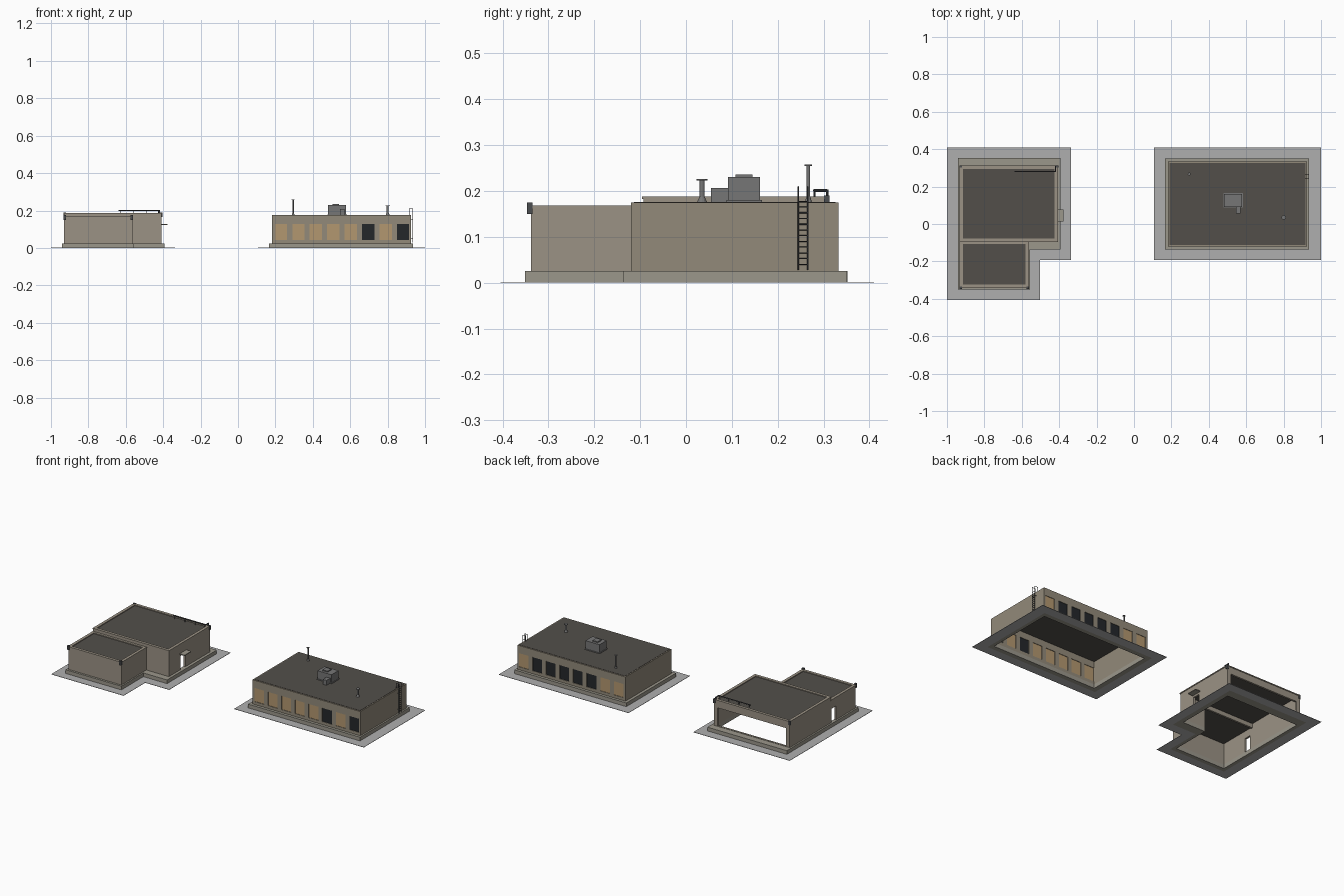
import bpy, bmesh, math
from mathutils import Vector, Matrix

if "Cube" in bpy.data.objects:
    bpy.data.objects.remove(bpy.data.objects["Cube"])


def mat(name, c):
    m = bpy.data.materials.new(name)
    m.diffuse_color = (*c, 1)
    m.use_nodes = True
    m.node_tree.nodes["Principled BSDF"].inputs["Base Color"].default_value = m.diffuse_color
    return m


WALL_A = mat("warm_wall", (0.33, 0.29, 0.235))
WALL_B = mat("tan_wall", (0.29, 0.255, 0.195))
BASE = mat("plinth_stone", (0.33, 0.31, 0.26))
ROOF = mat("roof_felt", (0.085, 0.078, 0.068))
PAVE = mat("paving", (0.43, 0.43, 0.43))
METAL = mat("metal", (0.18, 0.18, 0.18))
DARK = mat("dark_metal", (0.07, 0.075, 0.08))
LIT = mat("lit_glass", (0.45, 0.31, 0.16))
UNLIT = mat("dark_glass", (0.017, 0.02, 0.023))


def finish(name, bm, m):
    bmesh.ops.recalc_face_normals(bm, faces=bm.faces)
    me = bpy.data.meshes.new(name)
    bm.to_mesh(me)
    bm.free()
    ob = bpy.data.objects.new(name, me)
    bpy.context.collection.objects.link(ob)
    if m:
        me.materials.append(m)
    return ob


def boxes(name, items, m):
    """items: (x0, x1, y0, y1, z0, z1)"""
    bm = bmesh.new()
    for x0, x1, y0, y1, z0, z1 in items:
        M = Matrix.Translation(((x0 + x1) / 2, (y0 + y1) / 2, (z0 + z1) / 2)) @ \
            Matrix.Diagonal((x1 - x0, y1 - y0, z1 - z0, 1))
        bmesh.ops.create_cube(bm, size=1, matrix=M)
    return finish(name, bm, m)


def rods(name, items, m, seg=8):
    """items: (start, end, radius1, radius2)"""
    bm = bmesh.new()
    for a, b, r1, r2 in items:
        a, b = Vector(a), Vector(b)
        d = b - a
        M = Matrix.Translation((a + b) / 2) @ d.to_track_quat('Z', 'Y').to_matrix().to_4x4()
        bmesh.ops.create_cone(bm, cap_ends=True, segments=seg, radius1=r1, radius2=r2,
                              depth=d.length, matrix=M)
    return finish(name, bm, m)


def grow(pts, d):
    """offset an anticlockwise right-angled outline outwards"""
    out = []
    for i, p in enumerate(pts):
        p, a, b = Vector(p), Vector(pts[i - 1]), Vector(pts[(i + 1) % len(pts)])
        u, v = (p - a).normalized(), (b - p).normalized()
        out.append(p + d * (Vector((u.y, -u.x)) + Vector((v.y, -v.x))))
    return out


def ring(name, outer, inner, z0, z1, m):
    bm = bmesh.new()
    loops = [[bm.verts.new((p[0], p[1], z)) for p in pts]
             for pts, z in ((outer, z0), (outer, z1), (inner, z1), (inner, z0))]
    n = len(outer)
    for k in range(4):
        a, b = loops[k], loops[(k + 1) % 4]
        for i in range(n):
            j = (i + 1) % n
            bm.faces.new((a[i], a[j], b[j], b[i]))
    return finish(name, bm, m)


def rect(x0, x1, y0, y1):
    return [(x0, y0), (x1, y0), (x1, y1), (x0, y1)]


def ell(x0, x1, x2, y0, y1, y2):
    return [(x0, y0), (x1, y0), (x1, y1), (x2, y1), (x2, y2), (x0, y2)]


def cut(ob, items):
    c = boxes("cutter", items, None)
    c.hide_render = True
    mod = ob.modifiers.new("openings", 'BOOLEAN')
    mod.object, mod.operation, mod.solver = c, 'DIFFERENCE', 'EXACT'
    bpy.context.view_layer.objects.active = ob
    bpy.ops.object.modifier_apply(modifier=mod.name)
    bpy.data.objects.remove(c)


T = 0.012

# ---- L-shaped building: paving, plinth, walls
wall_l = ell(-0.93, -0.565, -0.41, -0.338, -0.093, 0.31)
plinth_l = ell(-0.94, -0.556, -0.393, -0.351, -0.135, 0.352)
ring("garage_paving", ell(-1, -0.503, -0.338, -0.405, -0.193, 0.41), plinth_l, 0, 0.002, PAVE)
ring("garage_plinth", plinth_l, grow(wall_l, -T), 0, 0.025, BASE)
walls = ring("garage_walls", wall_l, grow(wall_l, -T), 0.025, 0.165, WALL_A)
cut(walls, [(-0.905, -0.435, 0.25, 0.35, 0.027, 0.14),      # vehicle opening
            (-0.45, -0.38, 0.022, 0.068, 0.02, 0.11),       # right door
            (-0.96, -0.90, -0.145, -0.10, 0.02, 0.11)])     # left door

# upper part of the tall block, and both roofs with copings
main = rect(-0.93, -0.41, -0.093, 0.31)
low = rect(-0.93, -0.565, -0.338, -0.093)
ring("garage_upper_walls", main, grow(main, -T), 0.15, 0.184, WALL_A)
ring("garage_coping", grow(main, 0.003), grow(main, -0.015), 0.182, 0.188, WALL_A)
ring("annex_coping", grow(low, 0.003), grow(low, -0.015), 0.162, 0.168, WALL_A)
boxes("garage_roof", [(-0.92, -0.42, -0.083, 0.30, 0.176, 0.183)], ROOF)
boxes("annex_roof", [(-0.92, -0.575, -0.328, -0.09, 0.156, 0.163)], ROOF)

# door canopy and corner lamps
boxes("door_canopy", [(-0.412, -0.376, 0.013, 0.078, 0.122, 0.127)], BASE)
boxes("corner_lamps", [(x - 0.007, x + 0.007, y - 0.006, y + 0.006, z, z + 0.025)
                       for x, y, z in ((-0.927, -0.341, 0.15), (-0.568, -0.341, 0.15),
                                       (-0.927, 0.307, 0.165), (-0.412, 0.307, 0.165))], DARK)

# roof pipe on short stands
pipe = [((-0.64, 0.28, 0.201), (-0.42, 0.28, 0.201), 0.003, 0.003),
        ((-0.42, 0.278, 0.201), (-0.42, 0.308, 0.201), 0.003, 0.003),
        ((-0.42, 0.308, 0.203), (-0.42, 0.308, 0.178), 0.003, 0.003)]
pipe += [((x, 0.28, 0.18), (x, 0.28, 0.201), 0.002, 0.002) for x in (-0.63, -0.56, -0.49, -0.425)]
rods("roof_pipe", pipe, DARK)

# ---- Long building: paving, plinth, walls, roof
plinth_b = rect(0.165, 0.935, -0.137, 0.35)
wall_b = rect(0.183, 0.925, -0.12, 0.333)
ring("hall_paving", rect(0.108, 1.0, -0.193, 0.41), plinth_b, 0, 0.002, PAVE)
ring("hall_plinth", plinth_b, grow(wall_b, -T), 0, 0.025, BASE)
hall = ring("hall_walls", wall_b, grow(wall_b, -T), 0.025, 0.175, WALL_B)
boxes("hall_roof", [(0.19, 0.918, -0.113, 0.326, 0.168, 0.1765)], ROOF)

# windows, front and back rows
holes, panes = [], {True: [], False: []}
for y, dark in ((-0.114, (5, 7)), (0.327, (2, 3, 4, 5, 6))):
    for i in range(8):
        x = 0.23 + 0.0932 * i
        holes.append((x - 0.033, x + 0.033, y - 0.02, y + 0.02, 0.043, 0.128))
        panes[i in dark].append((x - 0.033, x + 0.033, y - 0.003, y + 0.003, 0.043, 0.128))
cut(hall, holes)
boxes("lit_windows", panes[False], LIT)
boxes("dark_windows", panes[True], UNLIT)

# rooftop air unit
boxes("air_unit", [(0.478, 0.582, 0.088, 0.166, 0.175, 0.18),
                   (0.482, 0.578, 0.092, 0.161, 0.178, 0.23),
                   (0.505, 0.54, 0.108, 0.145, 0.23, 0.236),
                   (0.545, 0.57, 0.055, 0.092, 0.175, 0.207)], METAL)

# vent stacks with flared base and cap
for n, x, y, top, r, cap in (("tall_flue", 0.295, 0.267, 0.255, 0.004, 0.008),
                             ("short_vent", 0.8, 0.035, 0.223, 0.0055, 0.012)):
    rods(n, [((x, y, 0.175), (x, y, 0.188), r * 2, r), ((x, y, 0.176), (x, y, top), r, r),
             ((x, y, top), (x, y, top + 0.003), cap, cap)], METAL, 12)

# wall ladder with rails bending over the roof edge
bars = []
for y in (0.245, 0.266):
    bars += [((0.935, y, 0.028), (0.935, y, 0.21), 0.0016, 0.0016),
             ((0.935, y, 0.209), (0.915, y, 0.209), 0.0016, 0.0016),
             ((0.915, y, 0.21), (0.915, y, 0.174), 0.0016, 0.0016)]
    bars += [((0.922, y, z), (0.935, y, z), 0.0013, 0.0013) for z in (0.05, 0.15)]
bars += [((0.935, 0.245, 0.04 + 0.0125 * i), (0.935, 0.266, 0.04 + 0.0125 * i), 0.0012, 0.0012)
         for i in range(12)]
rods("wall_ladder", bars, DARK, 6)
